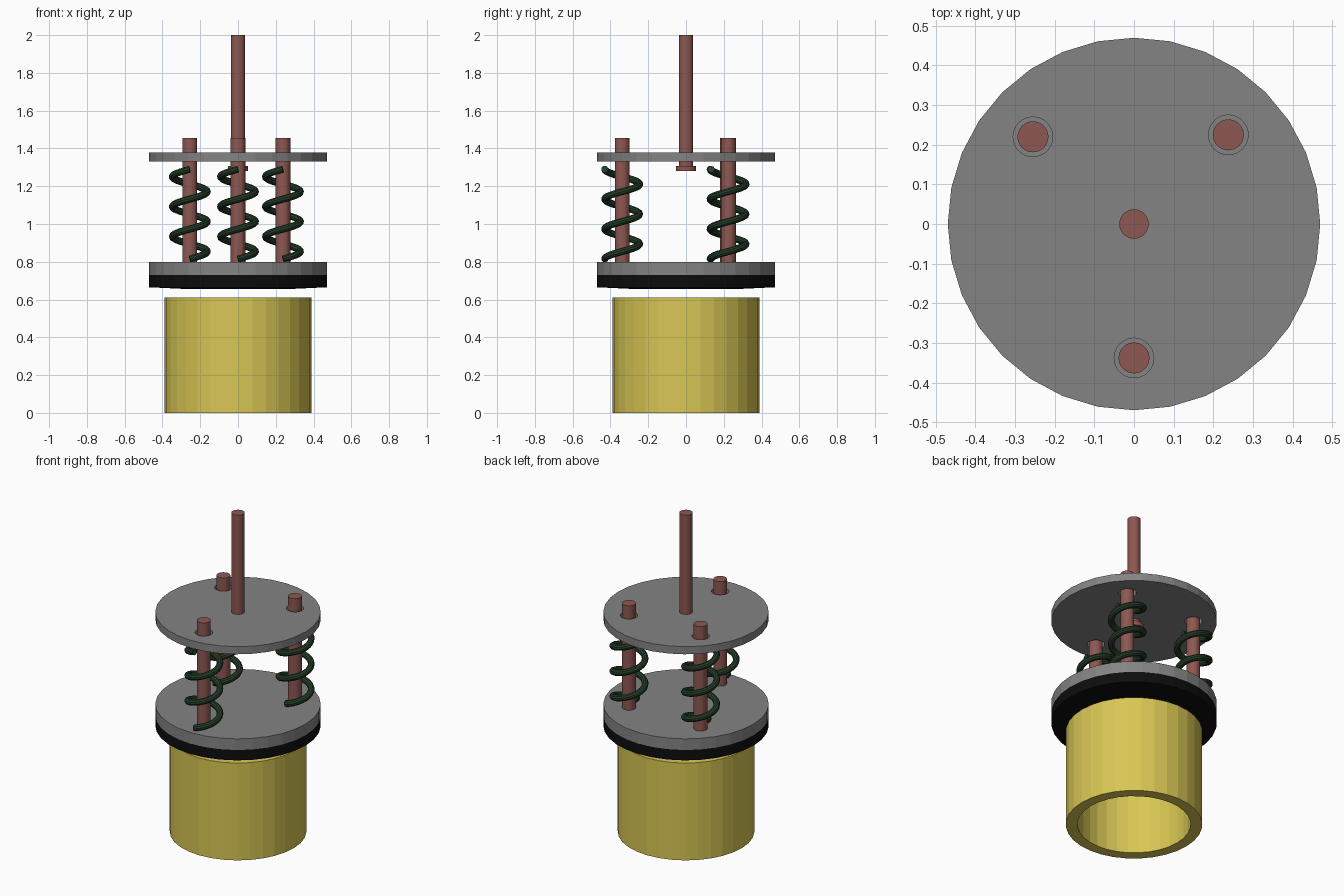
import bpy, bmesh, math

if "Cube" in bpy.data.objects:
    bpy.data.objects.remove(bpy.data.objects["Cube"])

SIDES = 32
RODS = [(-0.255, 0.22), (0.238, 0.225), (0.0, -0.338)]


def material(name, rgb):
    m = bpy.data.materials.new(name)
    m.diffuse_color = (*rgb, 1.0)
    m.use_nodes = True
    m.node_tree.nodes["Principled BSDF"].inputs["Base Color"].default_value = m.diffuse_color
    return m


GREY = material("steel grey", (0.23, 0.23, 0.23))
RED = material("dull red", (0.27, 0.096, 0.082))
YELLOW = material("brass yellow", (0.69, 0.57, 0.09))
BLACK = material("rubber black", (0.004, 0.004, 0.004))
GREEN = material("spring green", (0.018, 0.048, 0.021))


def lathe(name, profile, mat, at=(0, 0), closed=False):
    """Revolve (radius, z) points around z; r = 0 makes a pole."""
    bm = bmesh.new()
    rings = []
    for r, z in profile:
        if r == 0:
            rings.append([bm.verts.new((0, 0, z))] * SIDES)
        else:
            rings.append([bm.verts.new((r * math.cos(2 * math.pi * i / SIDES),
                                        r * math.sin(2 * math.pi * i / SIDES), z))
                          for i in range(SIDES)])
    pairs = list(zip(rings, rings[1:]))
    if closed:
        pairs.append((rings[-1], rings[0]))
    for a, b in pairs:
        for i in range(SIDES):
            j = (i + 1) % SIDES
            bm.faces.new(list(dict.fromkeys((a[i], a[j], b[j], b[i]))))
    bmesh.ops.recalc_face_normals(bm, faces=bm.faces)
    me = bpy.data.meshes.new(name)
    bm.to_mesh(me)
    bm.free()
    me.materials.append(mat)
    ob = bpy.data.objects.new(name, me)
    ob.location = (at[0], at[1], 0)
    bpy.context.collection.objects.link(ob)
    return ob


def cylinder(name, r, z0, z1, mat, at=(0, 0)):
    return lathe(name, [(0, z0), (r, z0), (r, z1), (0, z1)], mat, at)


def activate(ob):
    bpy.ops.object.select_all(action='DESELECT')
    ob.select_set(True)
    bpy.context.view_layer.objects.active = ob


def spring(name, at, z0, z1, turns, radius, wire):
    """Right-handed coil swept along a helix, starting at the front."""
    steps = turns * 32
    cu = bpy.data.curves.new(name, 'CURVE')
    cu.dimensions = '3D'
    cu.bevel_depth = wire
    cu.bevel_resolution = 3
    cu.use_fill_caps = True
    sp = cu.splines.new('POLY')
    sp.points.add(steps)
    for i, p in enumerate(sp.points):
        a = -math.pi / 2 + 2 * math.pi * turns * i / steps
        p.co = (radius * math.cos(a), radius * math.sin(a),
                z0 + (z1 - z0) * i / steps, 1)
    cu.materials.append(GREEN)
    ob = bpy.data.objects.new(name, cu)
    ob.location = (at[0], at[1], 0)
    bpy.context.collection.objects.link(ob)
    activate(ob)
    bpy.ops.object.convert(target='MESH')
    bpy.ops.object.shade_smooth_by_angle()


# Open pipe at the bottom
lathe("pipe", [(0.388, 0), (0.388, 0.61), (0.322, 0.61), (0.322, 0)],
      YELLOW, closed=True)

# Sealing pad with a slightly bulged underside, and the plate above it
lathe("seal_pad", [(0, 0.655), (0.30, 0.657), (0.47, 0.665), (0.47, 0.73), (0, 0.73)], BLACK)
cylinder("lower_plate", 0.47, 0.73, 0.80, GREY)

# Upper plate with clearance holes for the guide rods
plate = cylinder("upper_plate", 0.47, 1.33, 1.378, GREY)
for at in RODS:
    cutter = cylinder("hole_cutter", 0.05, 1.25, 1.45, GREY, at)
    cutter.hide_render = True
    bpy.context.view_layer.update()
    mod = plate.modifiers.new("hole", 'BOOLEAN')
    mod.operation = 'DIFFERENCE'
    mod.solver = 'EXACT'
    mod.object = cutter
    activate(plate)
    bpy.ops.object.modifier_apply(modifier=mod.name)
    bpy.data.objects.remove(cutter)

# Guide rods with their springs
for n, at in enumerate(RODS, 1):
    cylinder(f"guide_rod_{n}", 0.039, 0.79, 1.455, RED, at)
    spring(f"spring_{n}", at, 0.815, 1.29, 3, 0.092, 0.019)

# Central pull rod with a retaining flange under the upper plate
lathe("pull_rod", [(0, 1.28), (0.053, 1.28), (0.053, 1.307), (0.037, 1.307),
                   (0.037, 2.0), (0, 2.0)], RED)
